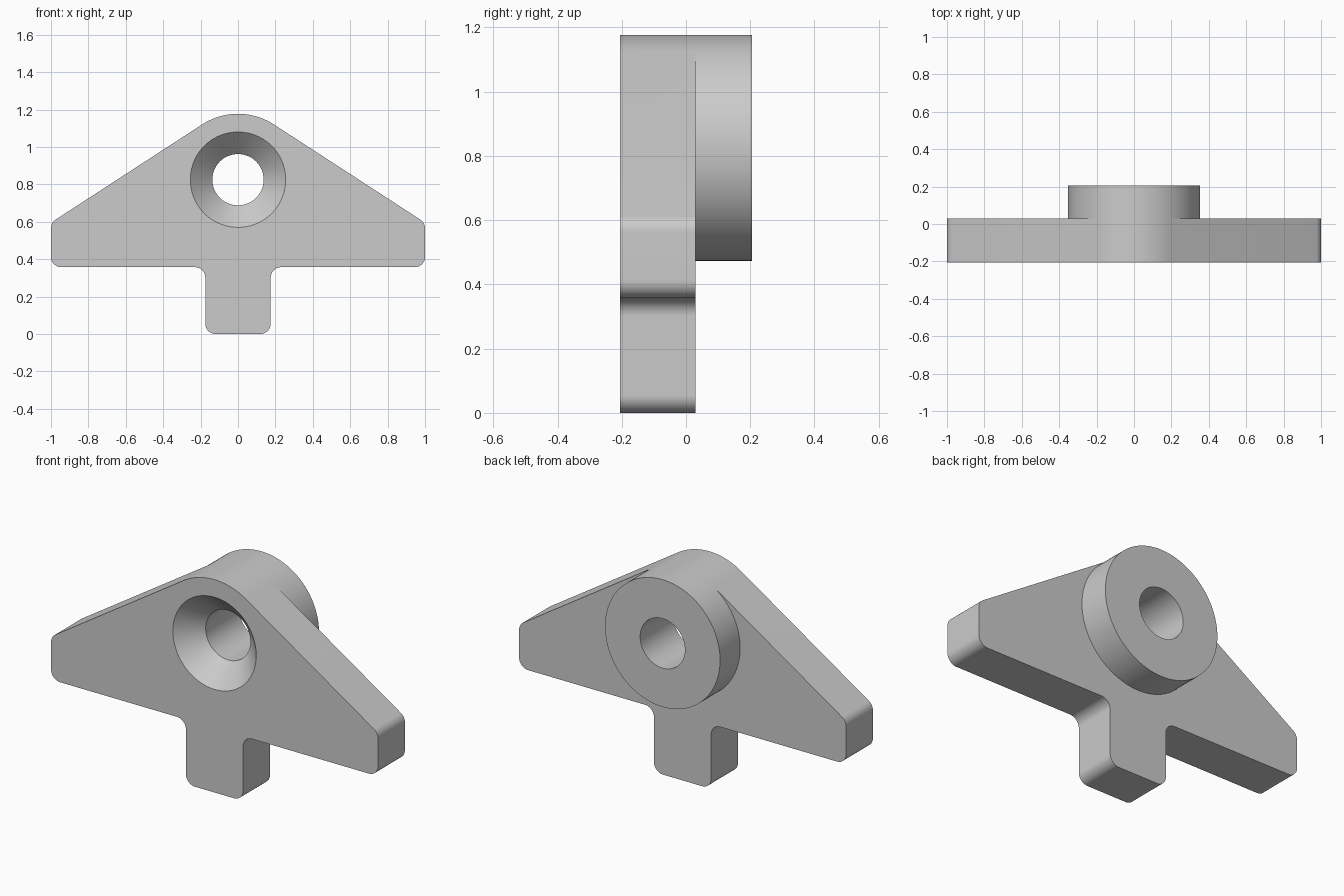
import bpy, bmesh, math
from mathutils import Vector

FRONT, FACE, BACK = -0.205, 0.03, 0.205   # plate front, plate back, boss back
AXIS_Z, BOSS_R, BORE_R, SINK_R = 0.825, 0.352, 0.137, 0.255
SEGMENTS, FILLET = 120, 0.055

if "Cube" in bpy.data.objects:
    bpy.data.objects.remove(bpy.data.objects["Cube"])

grey = bpy.data.materials.new("plain grey")
grey.use_nodes = True
grey.diffuse_color = (0.6, 0.6, 0.6, 1)
grey.node_tree.nodes["Principled BSDF"].inputs["Base Color"].default_value = (0.6, 0.6, 0.6, 1)


def loft(name, rings):
    """Closed solid through matching rings of points."""
    bm = bmesh.new()
    loops = [[bm.verts.new(p) for p in ring] for ring in rings]
    n = len(loops[0])
    for a, b in zip(loops, loops[1:]):
        for i in range(n):
            j = (i + 1) % n
            bm.faces.new((a[i], a[j], b[j], b[i]))
    bm.faces.new(loops[0])
    bm.faces.new(loops[-1])
    bmesh.ops.recalc_face_normals(bm, faces=bm.faces)
    mesh = bpy.data.meshes.new(name)
    bm.to_mesh(mesh)
    bm.free()
    mesh.materials.append(grey)
    obj = bpy.data.objects.new(name, mesh)
    bpy.context.collection.objects.link(obj)
    return obj


def on_circle(r, degrees):
    a = math.radians(degrees)
    return Vector((r * math.cos(a), AXIS_Z + r * math.sin(a)))


def circle(y, r):
    pts = [on_circle(r, i * 360 / SEGMENTS) for i in range(SEGMENTS)]
    return [(p.x, y, p.y) for p in pts]


def fillet(before, corner, after, r, steps=10):
    """Arc of radius r replacing a sharp 2D corner."""
    u, v = (before - corner).normalized(), (after - corner).normalized()
    half = u.angle(v) / 2
    centre = corner + (u + v).normalized() * r / math.sin(half)
    start = corner + u * r / math.tan(half) - centre
    end = corner + v * r / math.tan(half) - centre
    return [centre + (start.lerp(end, k / steps)).normalized() * r for k in range(steps + 1)]


def combine(target, other, operation):
    mod = target.modifiers.new(operation.lower(), "BOOLEAN")
    mod.operation, mod.solver, mod.object = operation, "EXACT", other
    bpy.context.view_layer.objects.active = target
    bpy.ops.object.modifier_apply(modifier=mod.name)
    bpy.data.objects.remove(other)


# Plate outline: right half from the crown down to the foot, then mirrored
crown = [on_circle(BOSS_R, d) for d in range(90, 56, -3)]
tangent = crown[-1]
shoulder_z = tangent.y - (1 - tangent.x) / math.tan(math.radians(57))
corners = [tangent, Vector((1, shoulder_z)), Vector((1, 0.357)),
           Vector((0.175, 0.357)), Vector((0.175, 0)), Vector((0, 0))]
half = list(crown)
for a, b, c in zip(corners, corners[1:], corners[2:]):
    half += fillet(a, b, c, FILLET)
outline = half + [Vector((-p.x, p.y)) for p in reversed(half[1:])]

bracket = loft("bracket", [[(p.x, y, p.y) for p in outline] for y in (FRONT, FACE)])

# Round boss on the back, flush with the crown
boss = loft("boss", [circle(FACE, BOSS_R), circle(BACK, BOSS_R)])
combine(bracket, boss, "UNION")

# Through bore with a conical countersink at the front
depth = SINK_R - BORE_R
bore = loft("bore_cutter", [circle(FRONT - 0.02, SINK_R + 0.02),
                            circle(FRONT + depth, BORE_R),
                            circle(BACK + 0.1, BORE_R)])
bore.hide_render = True
combine(bracket, bore, "DIFFERENCE")

bpy.ops.object.select_all(action="DESELECT")
bracket.select_set(True)
bpy.context.view_layer.objects.active = bracket
bpy.ops.object.shade_smooth_by_angle(angle=math.radians(30))
